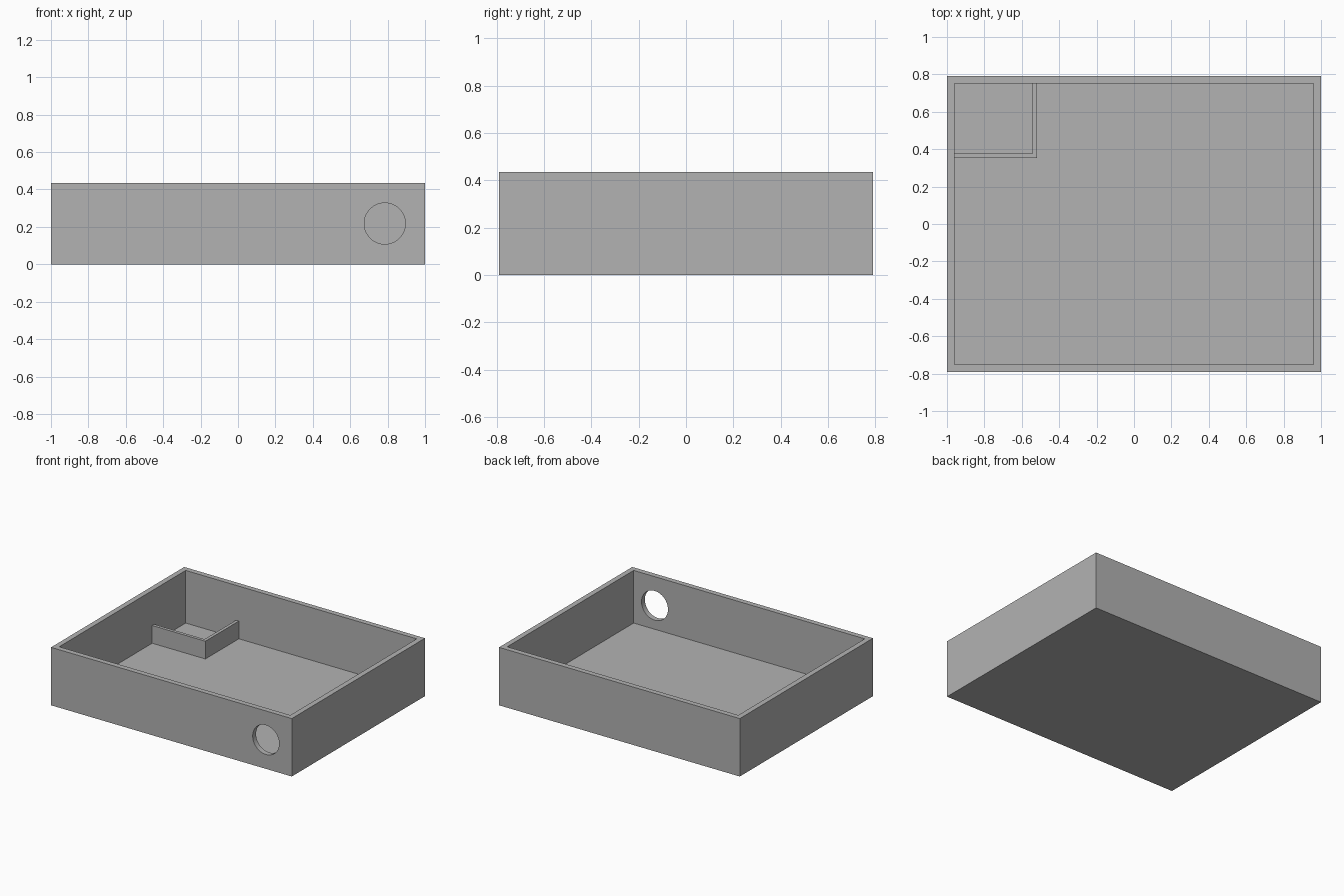
import bpy
import bmesh
from math import pi

WIDTH, DEPTH, HEIGHT = 2.0, 1.58, 0.435
WALL = 0.04
DIVIDER_TOP, DIVIDER_WALL = 0.173, 0.024

default = bpy.data.objects.get("Cube")
if default:
    bpy.data.objects.remove(default, do_unlink=True)

grey = bpy.data.materials.new("mid_grey")
grey.use_nodes = True
colour = (0.448, 0.448, 0.448, 1)
grey.diffuse_color = colour
grey.node_tree.nodes["Principled BSDF"].inputs["Base Color"].default_value = colour


def add_object(name, bm):
    bmesh.ops.recalc_face_normals(bm, faces=bm.faces)
    mesh = bpy.data.meshes.new(name)
    bm.to_mesh(mesh)
    bm.free()
    mesh.materials.append(grey)
    obj = bpy.data.objects.new(name, mesh)
    bpy.context.collection.objects.link(obj)
    return obj


def prism(name, outline, bottom, top):
    """Extrude a flat outline straight up."""
    bm = bmesh.new()
    face = bm.faces.new([bm.verts.new((x, y, bottom)) for x, y in outline])
    result = bmesh.ops.extrude_face_region(bm, geom=[face])
    raised = [v for v in result["geom"] if isinstance(v, bmesh.types.BMVert)]
    bmesh.ops.translate(bm, verts=raised, vec=(0, 0, top - bottom))
    return add_object(name, bm)


# Open tray: block with its top inset and pushed down to the floor
bm = bmesh.new()
bmesh.ops.create_cube(bm, size=1)
for v in bm.verts:
    v.co = (v.co.x * WIDTH, v.co.y * DEPTH, (v.co.z + 0.5) * HEIGHT)
top_face = max(bm.faces, key=lambda f: f.calc_center_median().z)
bmesh.ops.inset_region(bm, faces=[top_face], thickness=WALL, use_even_offset=True)
floor = bmesh.ops.extrude_discrete_faces(bm, faces=[top_face])["faces"][0]
bmesh.ops.translate(bm, verts=floor.verts, vec=(0, 0, WALL - HEIGHT))
tray = add_object("tray", bm)

# Round opening through the front wall
bpy.ops.mesh.primitive_cylinder_add(
    vertices=64, radius=0.11, depth=0.2,
    location=(0.785, -DEPTH / 2, 0.218), rotation=(pi / 2, 0, 0))
cutter = bpy.context.object
cutter.name = "opening_cutter"
cutter.hide_render = True
cutter.data.materials.append(grey)
hole = tray.modifiers.new("opening", "BOOLEAN")
hole.operation = "DIFFERENCE"
hole.solver = "EXACT"
hole.object = cutter
bpy.context.view_layer.objects.active = tray
bpy.ops.object.modifier_apply(modifier=hole.name)
bpy.data.objects.remove(cutter, do_unlink=True)

# Low L-shaped divider boxing off the back right corner
left, back = -WIDTH / 2 + WALL, DEPTH / 2 - WALL
right, front = -0.518, 0.353
t = DIVIDER_WALL
prism("corner_divider", [
    (left, front), (right, front), (right, back),
    (right - t, back), (right - t, front + t), (left, front + t),
], WALL, DIVIDER_TOP)

# Smooth only the opening's rim
bpy.ops.object.select_all(action="DESELECT")
tray.select_set(True)
bpy.context.view_layer.objects.active = tray
bpy.ops.object.shade_smooth_by_angle()
